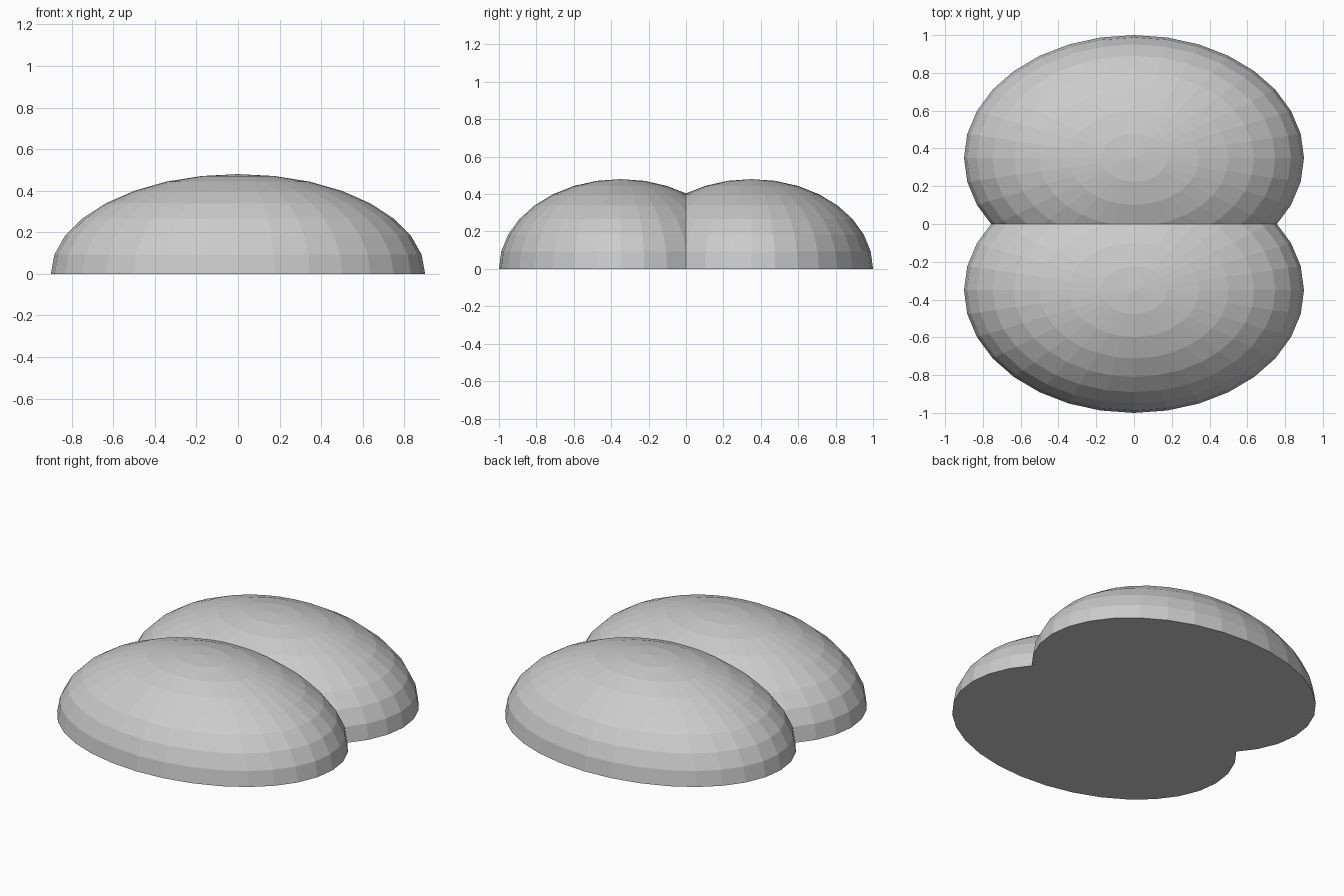
import bpy, bmesh

if "Cube" in bpy.data.objects:
    bpy.data.objects.remove(bpy.data.objects["Cube"])

bm = bmesh.new()
# half ellipsoid dome
bmesh.ops.create_uvsphere(bm, u_segments=32, v_segments=16, radius=1)
bmesh.ops.delete(bm, geom=[v for v in bm.verts if v.co.z < -1e-4], context='VERTS')
# flat closed base
rim = [e for e in bm.edges if e.is_boundary]
bmesh.ops.contextual_create(bm, geom=rim)
bmesh.ops.scale(bm, vec=(0.9, 0.65, 0.48), verts=bm.verts)
bmesh.ops.translate(bm, vec=(0, 0.35, 0), verts=bm.verts)
for v in bm.verts:
    if abs(v.co.z) < 1e-4:
        v.co.z = 0
# trim at the centre crease
bmesh.ops.bisect_plane(bm, geom=bm.verts[:] + bm.edges[:] + bm.faces[:],
                       plane_co=(0, 0, 0), plane_no=(0, -1, 0), clear_outer=True)
bmesh.ops.recalc_face_normals(bm, faces=bm.faces)
for f in bm.faces:
    if f.calc_center_median().z < 1e-4 and f.normal.z > 0:
        bmesh.ops.reverse_faces(bm, faces=bm.faces)
        break
me = bpy.data.meshes.new("double_dome")
bm.to_mesh(me)
bm.free()
dome = bpy.data.objects.new("double_dome", me)
bpy.context.collection.objects.link(dome)

# second lobe
mir = dome.modifiers.new("mirror", 'MIRROR')
mir.use_axis = (False, True, False)
mir.use_clip = True
